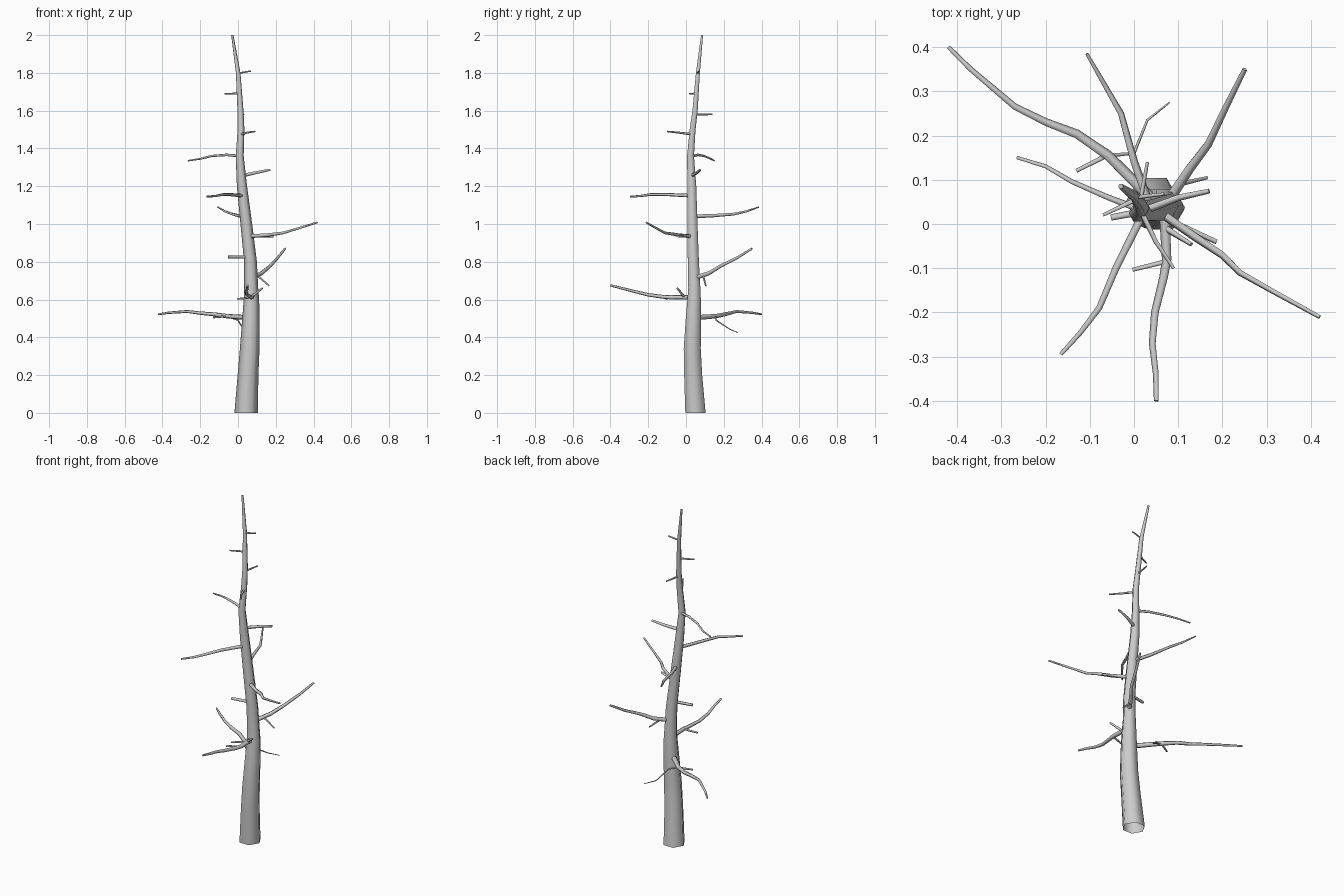
import bpy, bmesh, math
from mathutils import Vector


def limb(name, pts, r0=None, r1=None, radii=None, sides=5, level=False):
    """Tapered tube; level keeps the rings horizontal and the root end open."""
    pts = [Vector(p) for p in pts]
    n = len(pts)
    bm = bmesh.new()
    rings = []
    for i, p in enumerate(pts):
        r = radii[i] if radii else r0 + (r1 - r0) * i / (n - 1)
        t = (pts[min(i + 1, n - 1)] - pts[max(i - 1, 0)]).normalized()
        if level:
            u, v = Vector((1, 0, 0)), Vector((0, 1, 0))
        else:
            u = t.cross(Vector((0, 0, 1))).normalized()
            v = t.cross(u)
        ring = []
        for k in range(sides):
            a = 2 * math.pi * k / sides
            ring.append(bm.verts.new(p + u * (r * math.cos(a)) + v * (r * math.sin(a))))
        rings.append(ring)
    for a, b in zip(rings, rings[1:]):
        for k in range(sides):
            j = (k + 1) % sides
            bm.faces.new((a[k], a[j], b[j], b[k]))
    if not level:
        bm.faces.new(rings[0][::-1])
    bm.faces.new(rings[-1])
    bmesh.ops.recalc_face_normals(bm, faces=bm.faces)
    me = bpy.data.meshes.new(name)
    bm.to_mesh(me)
    bm.free()
    ob = bpy.data.objects.new(name, me)
    bpy.context.collection.objects.link(ob)
    bpy.ops.object.select_all(action='DESELECT')
    ob.select_set(True)
    bpy.context.view_layer.objects.active = ob
    bpy.ops.object.shade_smooth_by_angle(angle=math.radians(75))
    return ob


# Trunk: six-sided, leaning and tapering to the tip
trunk = [(.043, .05, 0, .062), (.053, .038, .2, .055), (.062, .033, .34, .052),
         (.068, .038, .48, .047), (.071, .043, .6, .041), (.07, .044, .66, .037),
         (.066, .039, .8, .034), (.044, .034, 1.0, .031), (.021, .031, 1.2, .027),
         (.009, .024, 1.36, .021), (.016, .035, 1.5, .018), (.013, .048, 1.6, .016),
         (.001, .063, 1.8, .012), (-.03, .085, 2.0, .006)]
limb("trunk", [t[:3] for t in trunk], radii=[t[3] for t in trunk], sides=6, level=True)

# Long branches
limb("branch_back_left_low", [(.035, .06, .505), (-.06, .155, .512), (-.13, .203, .522),
     (-.2, .23, .528), (-.27, .265, .537), (-.37, .35, .53), (-.42, .4, .522)], .014, .005)
limb("branch_front_low", [(.07, .02, .612), (.075, -.08, .612), (.068, -.12, .614),
     (.048, -.2, .625), (.042, -.27, .642), (.05, -.34, .66), (.051, -.4, .675)], .013, .006)
limb("branch_back_right", [(.075, .05, .715), (.125, .125, .74), (.167, .18, .775),
     (.21, .27, .82), (.25, .35, .87)], .013, .006)
limb("branch_right", [(.055, .03, .935), (.14, -.03, .94), (.2, -.07, .947),
     (.24, -.11, .953), (.32, -.155, .977), (.42, -.21, 1.008)], .011, .005)
limb("branch_back_left_mid", [(.035, .04, 1.04), (0, .14, 1.044), (-.03, .25, 1.052),
     (-.07, .32, 1.067), (-.107, .385, 1.09)], .011, .004)
limb("branch_front_left", [(.02, .02, 1.15), (-.04, -.1, 1.156), (-.078, -.19, 1.156),
     (-.12, -.245, 1.148), (-.165, -.295, 1.145)], .01, .005)
limb("branch_right_upper", [(.02, .03, 1.255), (.1, .06, 1.273), (.17, .075, 1.287)], .01, .006)
limb("branch_left_upper", [(.005, .035, 1.36), (-.06, .06, 1.366), (-.14, .095, 1.36),
     (-.2, .13, 1.345), (-.265, .15, 1.335)], .008, .004)

# Short stubs on the trunk
limb("stub_left", [(.06, .035, .825), (-.052, .014, .825)], .009, .008)
limb("stub_front_upper", [(.016, .03, 1.475), (.05, -.04, 1.484), (.09, -.1, 1.49)], .007, .004)
limb("stub_back_upper", [(.013, .046, 1.58), (.03, .14, 1.58)], .006, .004)
limb("stub_left_top", [(.005, .055, 1.69), (-.07, .02, 1.69)], .006, .004)
limb("stub_right_top", [(0, .06, 1.798), (.068, .068, 1.81)], .005, .004)

# Twigs growing off the branches
limb("twig_back_hanging", [(-.06, .155, .512), (0, .16, .49), (.03, .235, .442),
     (.08, .275, .425)], .005, .002)
limb("twig_back_left", [(-.06, .155, .512), (-.13, .12, .505)], .006, .005)
limb("twig_front_left", [(.074, -.085, .612), (-.003, -.104, .603)], .006, .005)
limb("twig_front_right", [(.073, -.01, .615), (.13, -.046, .66)], .008, .005)
limb("twig_back_right", [(.1, .09, .73), (.165, .105, .672)], .006, .004)
limb("twig_right", [(.1, 0, .937), (.187, -.04, .933)], .007, .006)
